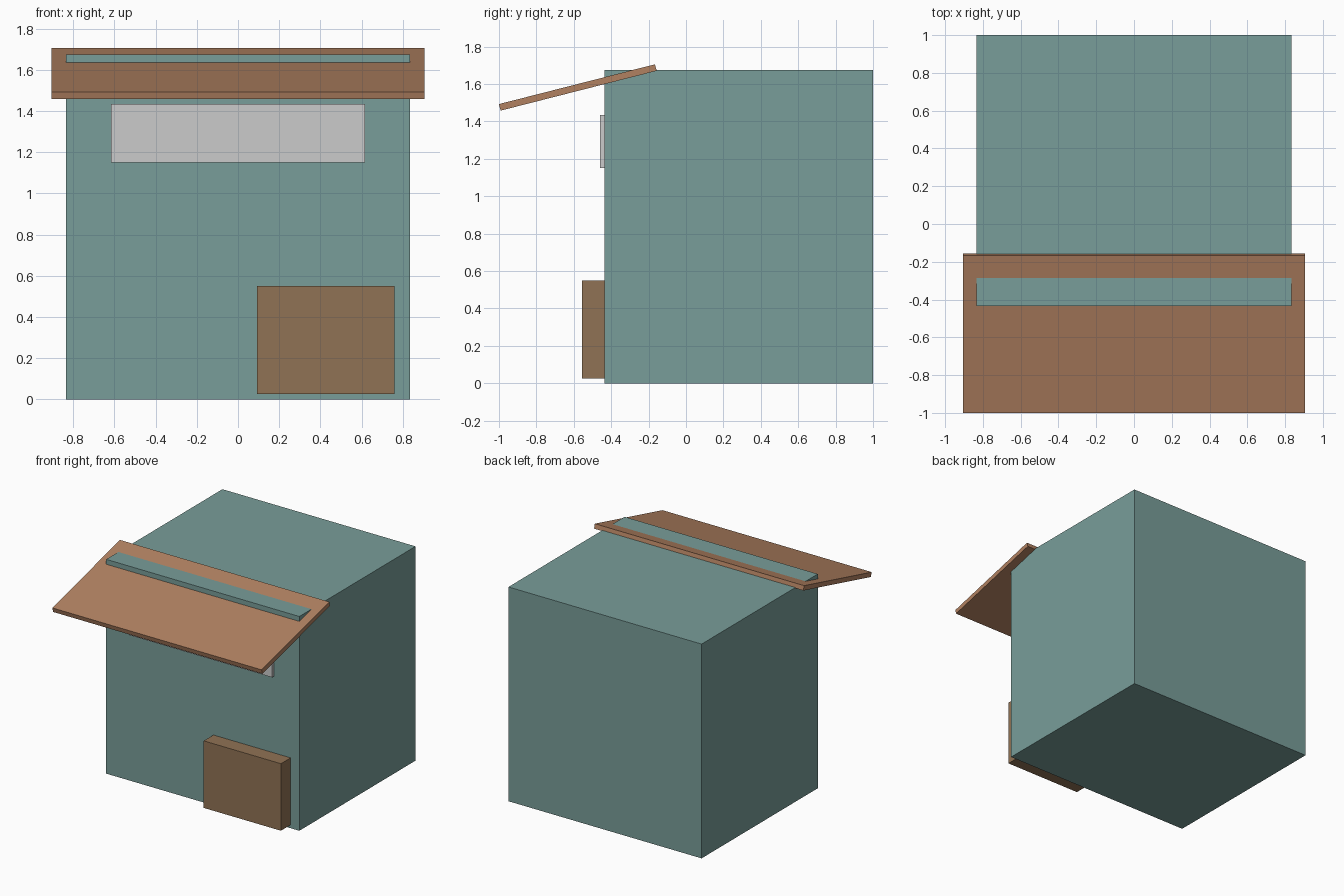
import bpy
import math

if "Cube" in bpy.data.objects:
    bpy.data.objects.remove(bpy.data.objects["Cube"])


def material(name, rgb):
    m = bpy.data.materials.new(name)
    m.diffuse_color = (*rgb, 1)
    m.use_nodes = True
    m.node_tree.nodes["Principled BSDF"].inputs["Base Color"].default_value = m.diffuse_color
    return m


def box(name, center, size, mat=None, tilt=0):
    bpy.ops.mesh.primitive_cube_add(size=1, location=center, rotation=(tilt, 0, 0))
    ob = bpy.context.object
    ob.name = name
    ob.scale = size
    if mat:
        ob.data.materials.append(mat)
    return ob


def box_between(name, lo, hi, mat=None):
    center = [(a + b) / 2 for a, b in zip(lo, hi)]
    return box(name, center, [b - a for a, b in zip(lo, hi)], mat)


teal = material("teal_paint", (0.19, 0.34, 0.32))
rust = material("awning_rust", (0.44, 0.22, 0.12))
wood = material("crate_wood", (0.28, 0.17, 0.09))

# Main building block
box_between("stall_body", (-0.835, -0.435, 0), (0.835, 1.0, 1.675), teal)

# Tilted awning slab cutting through the top front edge
box("awning", (0, -0.5785, 1.5815), (1.81, 0.861, 0.036), rust, math.radians(14.3))

# Blank sign panel under the awning
box_between("sign_panel", (-0.617, -0.46, 1.15), (0.617, -0.43, 1.435))

# Crate against the front wall
box_between("front_crate", (0.092, -0.555, 0.026), (0.76, -0.43, 0.55), wood)
